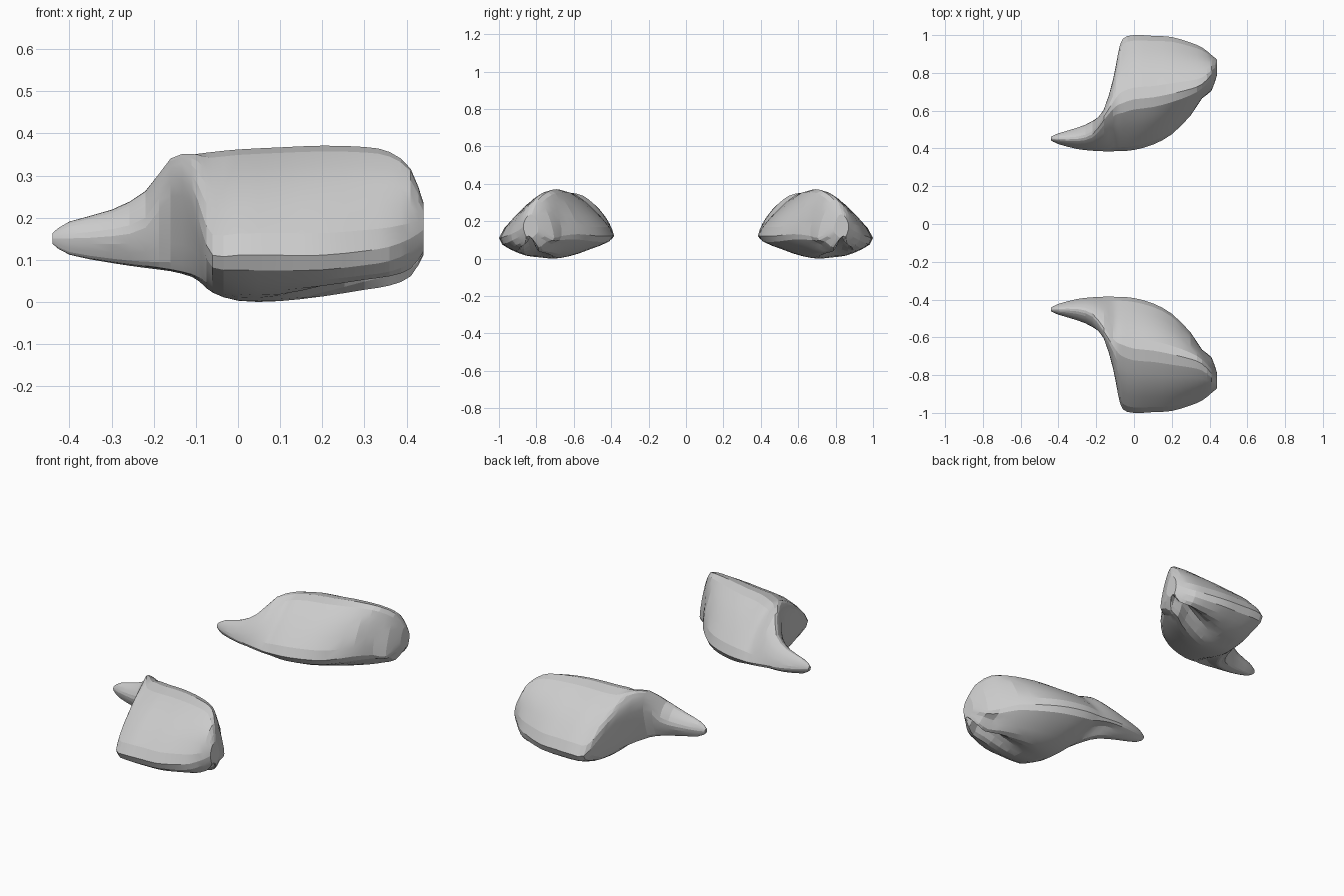
import bpy, bmesh
from mathutils import Vector

# Cross-sections along x: x, (y, z) inner edge, (y, z) crest, (y, z) outer edge, bottom z, groove depth
SECTIONS = [
    (-0.44, 0.443, 0.150, 0.452, 0.163, 0.462, 0.150, 0.137, 0.00),
    (-0.40, 0.423, 0.145, 0.450, 0.190, 0.480, 0.150, 0.112, 0.00),
    (-0.30, 0.397, 0.135, 0.450, 0.218, 0.510, 0.155, 0.093, 0.00),
    (-0.22, 0.388, 0.130, 0.475, 0.262, 0.545, 0.175, 0.082, 0.00),
    (-0.16, 0.385, 0.125, 0.550, 0.335, 0.605, 0.250, 0.075, 0.00),
    (-0.11, 0.385, 0.120, 0.610, 0.348, 0.770, 0.235, 0.062, 0.00),
    (-0.085, 0.386, 0.120, 0.630, 0.352, 0.900, 0.165, 0.045, 0.00),
    (-0.06, 0.387, 0.120, 0.640, 0.355, 0.980, 0.110, 0.025, 0.00),
    (0.00, 0.392, 0.120, 0.660, 0.361, 1.000, 0.110, 0.006, 0.00),
    (0.10, 0.420, 0.120, 0.670, 0.366, 0.996, 0.110, 0.002, 0.01),
    (0.20, 0.475, 0.120, 0.690, 0.370, 0.990, 0.110, 0.012, 0.04),
    (0.30, 0.575, 0.130, 0.715, 0.367, 0.960, 0.120, 0.028, 0.07),
    (0.36, 0.665, 0.120, 0.740, 0.355, 0.935, 0.130, 0.038, 0.08),
    (0.41, 0.705, 0.110, 0.790, 0.315, 0.895, 0.150, 0.060, 0.06),
    (0.44, 0.790, 0.150, 0.825, 0.235, 0.870, 0.170, 0.110, 0.01),
]


def catmull(a, b, c, d, t):
    return 0.5 * (2 * b + (c - a) * t + (2 * a - 5 * b + 4 * c - d) * t * t
                  + (3 * b - a - 3 * c + d) * t ** 3)


def ring(s):
    """Domed section with a grooved underside, smoothed around."""
    x, yi, zi, yt, zt, yo, zo, zb, g = s
    h, w = zt - zb, yo - yi
    inner, top, outer = Vector((x, yi, zi)), Vector((x, yt, zt)), Vector((x, yo, zo))
    a = inner.lerp(top, 0.5) + Vector((0, -0.04 * h, 0.09 * h))
    b = top.lerp(outer, 0.5) + Vector((0, 0.06 * h, 0.11 * h))
    under = [Vector((x, yi + w * f, zb + dz)) for f, dz in
             ((0.82, 0.07 * h), (0.63, g), (0.45, 0.0), (0.2, 0.12 * h))]
    p = [inner, a, top, b, outer] + under
    n = len(p)
    return [catmull(p[i - 1], p[i], p[(i + 1) % n], p[(i + 2) % n], k / 3)
            for i in range(n) for k in range(3)]


# Smooth the sections lengthwise
rings = [ring(s) for s in SECTIONS]
last = len(rings) - 1
loft = []
for i in range(last):
    q = [rings[max(i - 1, 0)], rings[i], rings[i + 1], rings[min(i + 2, last)]]
    for k in range(2):
        loft.append([catmull(*pts, k / 2) for pts in zip(*q)])
loft.append(rings[-1])

# Skin the curved claw
bm = bmesh.new()
rows = [[bm.verts.new(p) for p in r] for r in loft]
n = len(rows[0])
for r0, r1 in zip(rows, rows[1:]):
    for j in range(n):
        bm.faces.new((r0[j], r0[(j + 1) % n], r1[(j + 1) % n], r1[j]))
bm.faces.new(rows[0])
bm.faces.new(rows[-1])
bmesh.ops.recalc_face_normals(bm, faces=bm.faces)
lo = min(v.co.z for v in bm.verts)
for v in bm.verts:
    v.co.z -= lo
mesh = bpy.data.meshes.new("curved_claw_pair")
bm.to_mesh(mesh)
bm.free()
claw = bpy.data.objects.new("curved_claw_pair", mesh)
bpy.context.collection.objects.link(claw)

# Matching piece on the other side
mirror = claw.modifiers.new("mirror", "MIRROR")
mirror.use_axis = (False, True, False)
mirror.use_mirror_merge = False

bpy.context.view_layer.objects.active = claw
claw.select_set(True)
bpy.ops.object.shade_smooth_by_angle(angle=0.2)
